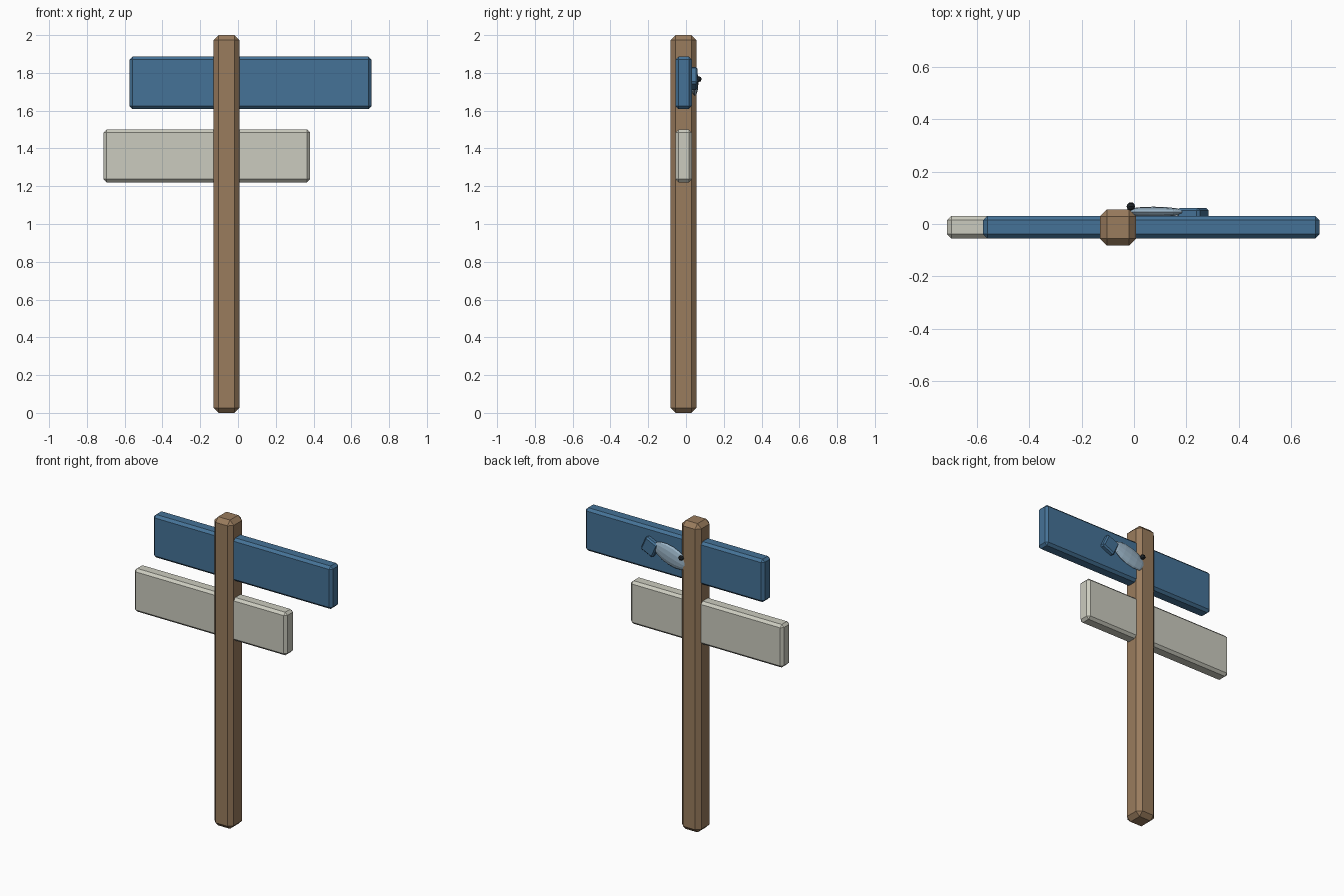
import bpy, math

if "Cube" in bpy.data.objects:
    bpy.data.objects.remove(bpy.data.objects["Cube"])

def material(name, rgb):
    m = bpy.data.materials.new(name)
    m.diffuse_color = (*rgb, 1)
    m.use_nodes = True
    m.node_tree.nodes["Principled BSDF"].inputs["Base Color"].default_value = m.diffuse_color
    return m

wood = material("wood", (0.32, 0.2, 0.11))
blue = material("blue_paint", (0.06, 0.17, 0.31))
cream = material("cream_paint", (0.6, 0.6, 0.52))
pale = material("pale_blue", (0.32, 0.45, 0.56))
dark = material("dark", (0.012, 0.016, 0.02))

def block(name, lo, hi, chamfer, mat, tilt=0):
    """Chamfered box between two corners, tilted in the xz plane."""
    bpy.ops.mesh.primitive_cube_add(size=1, location=[(a + b) / 2 for a, b in zip(lo, hi)])
    ob = bpy.context.object
    ob.name = name
    ob.scale = [b - a for a, b in zip(lo, hi)]
    bpy.ops.object.transform_apply(location=False, rotation=False, scale=True)
    bev = ob.modifiers.new("chamfer", 'BEVEL')
    bev.width, bev.segments = chamfer, 1
    ob.rotation_euler.y = -math.radians(tilt)
    ob.data.materials.append(mat)
    return ob

def ball(name, loc, radii, segs, rings, mat, tilt=0):
    """Low-poly ellipsoid with its poles along its length."""
    bpy.ops.mesh.primitive_uv_sphere_add(segments=segs, ring_count=rings, radius=1,
                                         rotation=(0, math.pi / 2, 0))
    ob = bpy.context.object
    ob.name = name
    bpy.ops.object.transform_apply(rotation=True)
    ob.location, ob.scale = loc, radii
    ob.rotation_euler.y = -math.radians(tilt)
    ob.data.materials.append(mat)
    return ob

# Post and the two boards
block("post", (-0.13, -0.082, 0), (0.008, 0.056, 2), 0.027, wood)
block("upper_board", (-0.575, -0.055, 1.608), (0.707, 0.031, 1.886), 0.016, blue)
block("lower_board", (-0.712, -0.055, 1.221), (0.382, 0.031, 1.5), 0.016, cream)

# Fish ornament on the back of the upper board
ball("fish_body", (0.075, 0.046, 1.75), (0.128, 0.02, 0.064), 12, 8, pale, 18)
block("fish_tail", (0.178, 0.02, 1.721), (0.272, 0.061, 1.819), 0.009, blue, 25)
ball("fish_eye", (-0.012, 0.067, 1.767), (0.016, 0.016, 0.016), 8, 6, dark)
